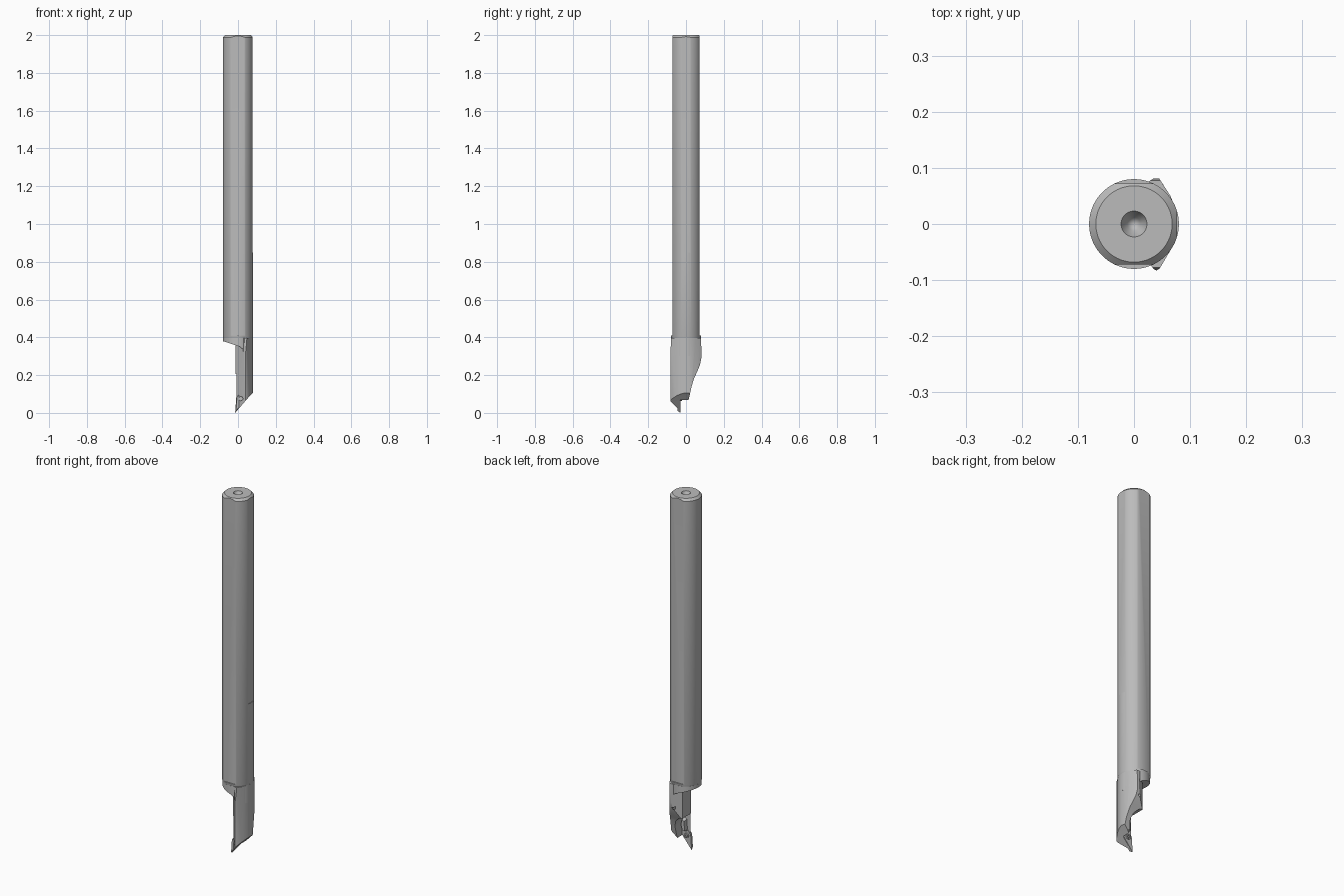
import bpy, bmesh, math
from mathutils import Matrix, Vector

cube = bpy.data.objects.get("Cube")
if cube:
    bpy.data.objects.remove(cube, do_unlink=True)

steel = bpy.data.materials.new("steel_grey")
steel.use_nodes = True
steel.diffuse_color = (0.5, 0.5, 0.5, 1)
steel.node_tree.nodes["Principled BSDF"].inputs["Base Color"].default_value = (0.5, 0.5, 0.5, 1)


def finish(name, bm):
    bmesh.ops.remove_doubles(bm, verts=bm.verts, dist=1e-5)
    bmesh.ops.recalc_face_normals(bm, faces=bm.faces)
    mesh = bpy.data.meshes.new(name)
    bm.to_mesh(mesh)
    bm.free()
    mesh.materials.append(steel)
    obj = bpy.data.objects.new(name, mesh)
    bpy.context.collection.objects.link(obj)
    return obj


def prism(name, points, axis, lo, hi, end_scale=1.0):
    """Extrude a 2D outline along an axis, optionally tapering the far end."""
    place = {"x": lambda a, b, t: (t, a, b),
             "y": lambda a, b, t: (a, t, b),
             "z": lambda a, b, t: (a, b, t)}[axis]
    n = len(points)
    ca = sum(p[0] for p in points) / n
    cb = sum(p[1] for p in points) / n
    bm = bmesh.new()
    near = [bm.verts.new(place(a, b, lo)) for a, b in points]
    far = [bm.verts.new(place(ca + (a - ca) * end_scale, cb + (b - cb) * end_scale, hi))
           for a, b in points]
    bm.faces.new(near)
    bm.faces.new(far[::-1])
    for i in range(n):
        j = (i + 1) % n
        bm.faces.new((near[i], far[i], far[j], near[j]))
    return finish(name, bm)


def box(name, x0, x1, y0, y1, z0, z1):
    return prism(name, [(x0, y0), (x1, y0), (x1, y1), (x0, y1)], "z", z0, z1)


def lathe(name, profile, steps=72):
    bm = bmesh.new()
    verts = [bm.verts.new((r, 0, z)) for r, z in profile]
    edges = [bm.edges.new(pair) for pair in zip(verts, verts[1:])]
    bmesh.ops.spin(bm, geom=verts + edges, cent=(0, 0, 0), axis=(0, 0, 1),
                   angle=math.tau, steps=steps)
    return finish(name, bm)


def rod(name, start, end, radius, sides=24):
    start, end = Vector(start), Vector(end)
    way = end - start
    matrix = Matrix.Translation((start + end) / 2) @ way.to_track_quat("Z", "Y").to_matrix().to_4x4()
    bm = bmesh.new()
    bmesh.ops.create_cone(bm, cap_ends=True, segments=sides, radius1=radius,
                          radius2=radius, depth=way.length, matrix=matrix)
    return finish(name, bm)


def combine(obj, tool, operation):
    tool.hide_render = True
    mod = obj.modifiers.new("cut", "BOOLEAN")
    mod.operation, mod.object, mod.solver = operation, tool, "EXACT"
    bpy.context.view_layer.objects.active = obj
    bpy.ops.object.modifier_apply(modifier=mod.name)
    bpy.data.objects.remove(tool, do_unlink=True)


# Shank: chamfered bar with a centre hole, two side flats and a long shallow flat
shank = lathe("shank", [(0, 1.965), (0.012, 1.975), (0.023, 2), (0.068, 2), (0.08, 1.988),
                        (0.08, 0.405), (0.077, 0.395), (0, 0.395)])
for side in (-1, 1):
    y0, y1 = sorted((side * 0.072, side * 0.12))
    combine(shank, box("flat_cutter", -0.2, 0.2, y0, y1, 0.41, 2.1), "DIFFERENCE")
combine(shank, box("edge_cutter", 0.0765, 0.2, -0.2, 0.2, 0.85, 2.1), "DIFFERENCE")

# Neck: round collar with a ramped underside running into the head
neck = lathe("neck", [(0, 0.398), (0.0785, 0.398), (0.0785, 0.28), (0, 0.28)])
ramp = [(-0.09, 0.41), (-0.09, 0.383), (-0.03, 0.364), (0.01, 0.35), (0.025, 0.338),
        (0.034, 0.3), (0.09, 0.3), (0.09, 0.41)]
combine(neck, prism("ramp_tool", ramp, "y", -0.2, 0.2), "INTERSECT")

# Head: open-sided section, scooped behind and slanted below
section = [(-0.013, -0.024), (0.036, -0.081), (0.04, -0.083), (0.046, -0.079), (0.066, -0.045),
           (0.075, -0.022), (0.0785, 0), (0.075, 0.025), (0.065, 0.05), (0.045, 0.081),
           (0.036, 0.082), (-0.013, 0.05)]
head = prism("head", section, "z", -0.01, 0.397)
scoop = [(-0.077, 0.41), (0.077, 0.41), (0.081, 0.35), (0.081, 0.29), (0.074, 0.255),
         (0.06, 0.22), (0.044, 0.185), (0.031, 0.145), (0.023, 0.11), (0.01, 0.052),
         (-0.012, 0.06), (-0.03, 0.064), (-0.03, -0.02), (-0.09, -0.02), (-0.084, 0.3)]
combine(head, prism("scoop_tool", scoop, "x", -0.2, 0.2), "INTERSECT")
slant = [(-0.03, 0.41), (-0.03, 0.004), (-0.012, 0.004), (0.06, 0.087), (0.09, 0.118), (0.09, 0.41)]
combine(head, prism("slant_tool", slant, "y", -0.2, 0.2), "INTERSECT")

# Chip pocket, coolant channel and screw hole
pocket = [(-0.05, -0.05), (0.028, -0.05), (0.045, 0.075), (0.048, 0.14), (0.035, 0.175),
          (0.01, 0.2), (-0.05, 0.215)]
combine(head, prism("pocket_cutter", pocket, "y", -0.0305, 0.2), "DIFFERENCE")
combine(head, rod("channel_cutter", (0.02, -0.02, 0.15), (0.028, 0.07, 0.27), 0.012), "DIFFERENCE")
combine(head, rod("screw_hole_cutter", (0.015, -0.2, 0.075), (0.015, -0.045, 0.075), 0.011), "DIFFERENCE")

# Cutting insert: tapered diamond with its tip at the lowest point
diamond = [(-0.015, 0), (0.039, 0.0655), (0.045, 0.15), (-0.009, 0.0845)]
insert = prism("cutting_insert", diamond, "y", -0.028, -0.046, 0.85)

# Insert screw with a socket
screw = rod("insert_screw", (0.015, -0.045, 0.075), (0.015, -0.02, 0.075), 0.013)
combine(screw, rod("socket_cutter", (0.015, -0.026, 0.075), (0.015, 0, 0.075), 0.007, 6), "DIFFERENCE")

# Clamp finger above the insert
clamp = prism("clamp", [(0.012, 0.1), (0.03, 0.1), (0.04, 0.14), (0.032, 0.172), (0.016, 0.165)],
              "y", -0.031, -0.008, 0.8)

for obj in (shank, neck, head, insert, screw, clamp):
    bpy.ops.object.select_all(action="DESELECT")
    obj.select_set(True)
    bpy.context.view_layer.objects.active = obj
    bpy.ops.object.shade_smooth_by_angle(angle=math.radians(30))
